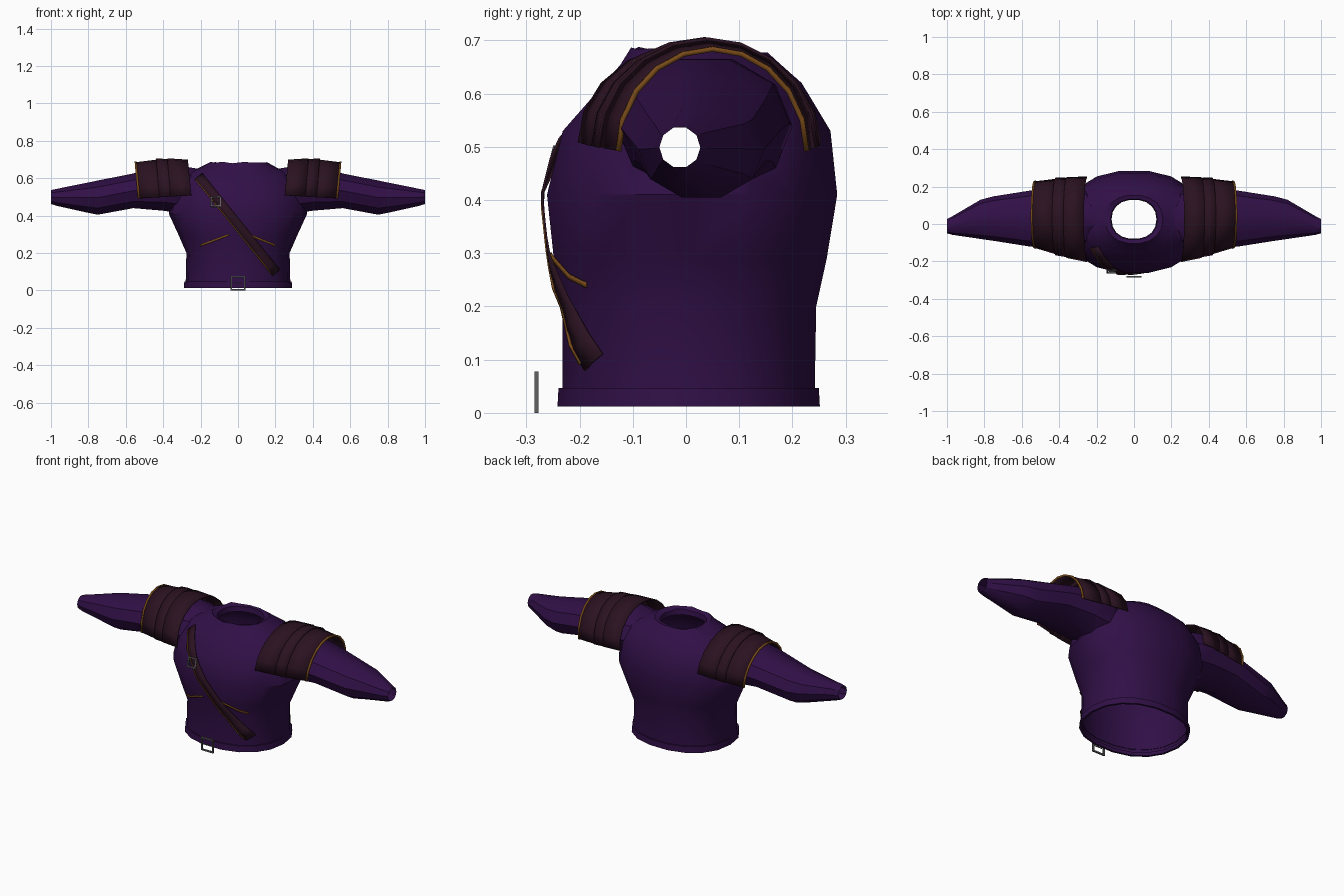
import bpy, bmesh, math, random
from mathutils import Vector
from mathutils.bvhtree import BVHTree

cube = bpy.data.objects.get("Cube")
if cube:
    bpy.data.objects.remove(cube)
random.seed(4)


def material(name, rgb):
    m = bpy.data.materials.new(name)
    m.use_nodes = True
    m.diffuse_color = (*rgb, 1)
    bsdf = m.node_tree.nodes["Principled BSDF"]
    bsdf.inputs["Base Color"].default_value = (*rgb, 1)
    bsdf.inputs["Roughness"].default_value = 0.8
    return m


purple = material("purple cloth", (0.03, 0.005, 0.062))
leather = material("dark leather", (0.024, 0.006, 0.015))
gold = material("gold trim", (0.19, 0.07, 0.01))
grey = material("grey metal", (0.12, 0.12, 0.12))


def make(name, bm, mat, smooth=True):
    bmesh.ops.recalc_face_normals(bm, faces=bm.faces)
    me = bpy.data.meshes.new(name)
    bm.to_mesh(me)
    bm.free()
    me.materials.append(mat)
    ob = bpy.data.objects.new(name, me)
    bpy.context.collection.objects.link(ob)
    if smooth:
        shade(ob)
    return ob


def shade(ob):
    bpy.ops.object.select_all(action='DESELECT')
    ob.select_set(True)
    bpy.context.view_layer.objects.active = ob
    bpy.ops.object.shade_smooth_by_angle(angle=math.radians(32))


def loft(name, rings, mat, closed=True, caps=False, smooth=True):
    """Skin a list of point rings, optionally capping both ends."""
    bm = bmesh.new()
    rows = [[bm.verts.new(p) for p in ring] for ring in rings]
    n = len(rows[0])
    for a, b in zip(rows, rows[1:]):
        for i in range(n if closed else n - 1):
            j = (i + 1) % n
            bm.faces.new((a[i], a[j], b[j], b[i]))
    if caps:
        bm.faces.new(rows[0])
        bm.faces.new(rows[-1])
    return make(name, bm, mat, smooth)


def torso_ring(z, rx, front, back, wobble=0.0, n=18):
    mid, ry = (front + back) / 2, (back - front) / 2
    pts = []
    for i in range(n):
        t = math.tau * i / n
        c, s = math.cos(t), math.sin(t)
        pts.append((rx * math.copysign(abs(c) ** 0.9, c),
                    mid + ry * math.copysign(abs(s) ** 0.9, s),
                    z + random.uniform(-wobble, wobble)))
    return pts


def sleeve_ring(side, x, front, back, low, high, n=10):
    return [(side * x,
             (front + back) / 2 + (back - front) / 2 * math.cos(math.tau * i / n),
             (low + high) / 2 + (high - low) / 2 * math.sin(math.tau * i / n))
            for i in range(n)]


# Shirt body: z, half width, front y, back y
body = loft("shirt", [torso_ring(*r) for r in (
    (0.03, 0.28, -0.235, 0.245), (0.2, 0.276, -0.235, 0.248),
    (0.29, 0.315, -0.252, 0.268), (0.41, 0.37, -0.265, 0.288),
    (0.53, 0.345, -0.235, 0.275), (0.62, 0.30, -0.155, 0.22),
    (0.655, 0.21, -0.125, 0.18), (0.681, 0.155, -0.105, 0.155, 0.007),
    (0.672, 0.125, -0.085, 0.135, 0.004), (0.645, 0.12, -0.08, 0.13))],
    purple, caps=True, smooth=False)

# Sleeves, joined to the body: x, front y, back y, low z, high z
for side in (-1, 1):
    sleeve = loft("sleeve_cutter", [sleeve_ring(side, *r) for r in (
        (0.16, -0.08, 0.15, 0.45, 0.645), (0.30, -0.13, 0.2, 0.405, 0.672),
        (0.40, -0.135, 0.195, 0.42, 0.67), (0.56, -0.12, 0.178, 0.435, 0.63),
        (0.75, -0.09, 0.148, 0.40, 0.592), (0.82, -0.08, 0.13, 0.415, 0.577),
        (0.97, -0.058, 0.042, 0.45, 0.545), (1.0, -0.05, 0.027, 0.46, 0.538))],
        purple, caps=True, smooth=False)
    mod = body.modifiers.new("join", 'BOOLEAN')
    mod.operation, mod.solver, mod.object = 'UNION', 'EXACT', sleeve
    bpy.context.view_layer.objects.active = body
    bpy.ops.object.modifier_apply(modifier=mod.name)
    bpy.data.objects.remove(sleeve)

# Open the hem, cuffs and neck
bm = bmesh.new()
bm.from_mesh(body.data)
bm.normal_update()


def is_opening(f):
    c = f.calc_center_median()
    neck = (f.normal.z > 0.95 and abs(c.x) < 0.13 and -0.09 < c.y < 0.14
            and all(v.co.z < 0.646 for v in f.verts) and c.z > 0.6)
    return (neck or all(v.co.z < 0.031 for v in f.verts)
            or all(abs(v.co.x) > 0.998 for v in f.verts))


bmesh.ops.delete(bm, geom=[f for f in bm.faces if is_opening(f)], context='FACES')
surface = BVHTree.FromBMesh(bm)
bm.to_mesh(body.data)
bm.free()
shade(body)

# Hem band
loft("hem_band", [torso_ring(*r) for r in (
    (0.047, 0.277, -0.232, 0.242), (0.047, 0.287, -0.243, 0.253),
    (0.012, 0.29, -0.245, 0.255), (0.012, 0.278, -0.233, 0.243))], purple)


# Shoulder guards: overlapping arched plates with a gold outer edge
def arch(side, x, grow=0.0, n=10):
    k = (x - 0.25) / 0.28
    mid, half = 0.025 + 0.025 * k, 0.228 - 0.053 * k + grow
    base, height = 0.508 - 0.016 * k, 0.19 + 0.006 * math.sin(math.pi * k) + grow
    return [(side * (x + 0.018 * math.sin(math.pi * i / n)),
             mid - half * math.cos(math.pi * i / n),
             base + height * math.sin(math.pi * i / n)) for i in range(n + 1)]


def plate(name, side, x0, x1, g0, g1, mat, thick):
    ob = loft(name, [arch(side, x0, g0), arch(side, x1, g1)], mat, closed=False)
    mod = ob.modifiers.new("thickness", 'SOLIDIFY')
    mod.thickness, mod.offset = thick, 0


for side, label in ((-1, "right"), (1, "left")):
    plate(label + "_guard_inner", side, 0.25, 0.36, -0.002, 0.006, leather, 0.006)
    plate(label + "_guard_middle", side, 0.34, 0.42, 0.0, 0.009, leather, 0.006)
    plate(label + "_guard_outer", side, 0.40, 0.532, 0.003, 0.0, leather, 0.006)
    plate(label + "_guard_trim", side, 0.524, 0.534, 0.002, 0.002, gold, 0.009)


# Ribbons laid on the chest between two (x, z) points
def ribbon(name, start, end, width, lift, mat, shift=0.0, n=14):
    a, b = Vector(start), Vector(end)
    d = (b - a).normalized()
    across = Vector((-d.y, d.x))
    rows = []
    for i in range(n + 1):
        row = []
        for s in (-0.5, 0, 0.5):
            p = a.lerp(b, i / n) + across * (shift + s * width)
            hit = surface.ray_cast(Vector((p.x, -1, p.y)), Vector((0, 1, 0)))[0]
            row.append((p.x, (hit.y if hit else -0.15) - lift, p.y))
        rows.append(row)
    ob = loft(name, rows, mat, closed=False)
    mod = ob.modifiers.new("thickness", 'SOLIDIFY')
    mod.thickness, mod.offset = 0.004, 0


ribbon("chest_strap", (-0.21, 0.61), (0.205, 0.095), 0.05, 0.01, leather)
ribbon("strap_trim", (-0.21, 0.61), (0.195, 0.107), 0.006, 0.012, gold, shift=-0.024)
ribbon("right_chest_trim", (-0.2, 0.24), (-0.05, 0.297), 0.01, 0.005, gold)
ribbon("left_chest_trim", (0.06, 0.297), (0.2, 0.24), 0.01, 0.005, gold)


# Square buckles: four bars and a prong
def buckle(name, centre, half, bar, tilt):
    bm = bmesh.new()
    edge = half - bar / 2
    bars = [((s * edge, 0, 0), (bar, bar, 2 * half)) for s in (-1, 1)]
    bars += [((0, 0, s * edge), (2 * half, bar, bar)) for s in (-1, 1)]
    bars.append(((0, -bar / 4, 0), (1.2 * half, bar / 2, bar / 2)))
    for pos, size in bars:
        made = bmesh.ops.create_cube(bm, size=1)["verts"]
        bmesh.ops.scale(bm, vec=size, verts=made)
        bmesh.ops.translate(bm, vec=pos, verts=made)
    ob = make(name, bm, grey, smooth=False)
    ob.location = centre
    ob.rotation_euler.x = tilt


buckle("belt_buckle", (0, -0.281, 0.039), 0.039, 0.008, 0)
buckle("strap_buckle", (-0.118, -0.253, 0.475), 0.028, 0.007, -0.25)
